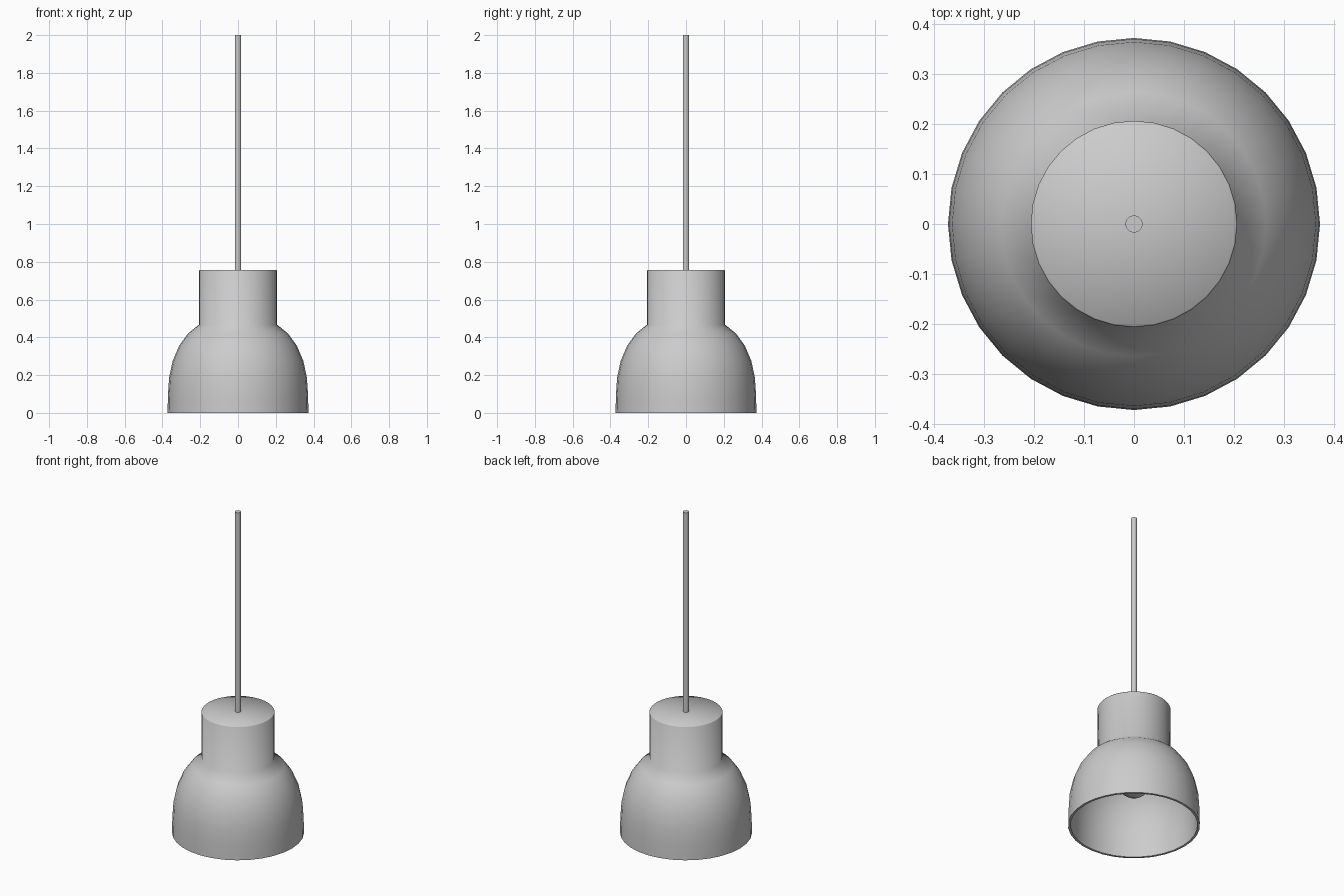
import bpy, bmesh, math

if "Cube" in bpy.data.objects:
    bpy.data.objects.remove(bpy.data.objects["Cube"])

SIDES = 32


def lathe(name, profile, angle=60):
    """Spin an (r, z) profile around the z axis; r = 0 closes to a pole."""
    bm = bmesh.new()
    rings = []
    for r, z in profile:
        if r == 0:
            rings.append([bm.verts.new((0, 0, z))] * SIDES)
        else:
            rings.append([bm.verts.new((r * math.cos(2 * math.pi * i / SIDES),
                                        r * math.sin(2 * math.pi * i / SIDES), z))
                          for i in range(SIDES)])
    for a, b in zip(rings, rings[1:]):
        for i in range(SIDES):
            j = (i + 1) % SIDES
            corners = list(dict.fromkeys((a[i], a[j], b[j], b[i])))
            if len(corners) > 2:  # skip pole-to-pole steps
                bm.faces.new(corners)
    bmesh.ops.remove_doubles(bm, verts=bm.verts, dist=0.00001)
    bmesh.ops.recalc_face_normals(bm, faces=bm.faces)
    mesh = bpy.data.meshes.new(name)
    bm.to_mesh(mesh)
    bm.free()
    obj = bpy.data.objects.new(name, mesh)
    bpy.context.collection.objects.link(obj)
    bpy.ops.object.select_all(action='DESELECT')
    obj.select_set(True)
    bpy.context.view_layer.objects.active = obj
    bpy.ops.object.shade_smooth_by_angle(angle=math.radians(angle))
    return obj


# Shade: outer skin up to the cap, then inner skin back down to the rim
T = 0.014
outer = [(0.373, 0.0), (0.371, 0.09), (0.365, 0.185), (0.346, 0.275),
         (0.312, 0.355), (0.265, 0.42), (0.207, 0.467)]
inner = [(r - T, z - (T * 0.6 if z > 0.3 else 0)) for r, z in reversed(outer)]
lathe("lamp_shade", outer + [(0.207, 0.752), (0.204, 0.756), (0, 0.756),
                             (0, 0.742), (0.193, 0.742)] + inner + [outer[0]])

# Hanging rod
lathe("hanging_rod", [(0, 0.75), (0.017, 0.75), (0.017, 2.0), (0, 2.0)])

# Bulb holder inside the neck
lathe("bulb_socket", [(0, 0.44), (0.055, 0.44), (0.055, 0.745), (0, 0.745)])

# Round bulb blending into its neck
R, C = 0.096, 0.286
ball = [(R * math.sin(math.radians(a)), C - R * math.cos(math.radians(a)))
        for a in range(15, 151, 15)]
lathe("light_bulb", [(0, C - R)] + ball + [(0.042, 0.40), (0.042, 0.45), (0, 0.45)])
